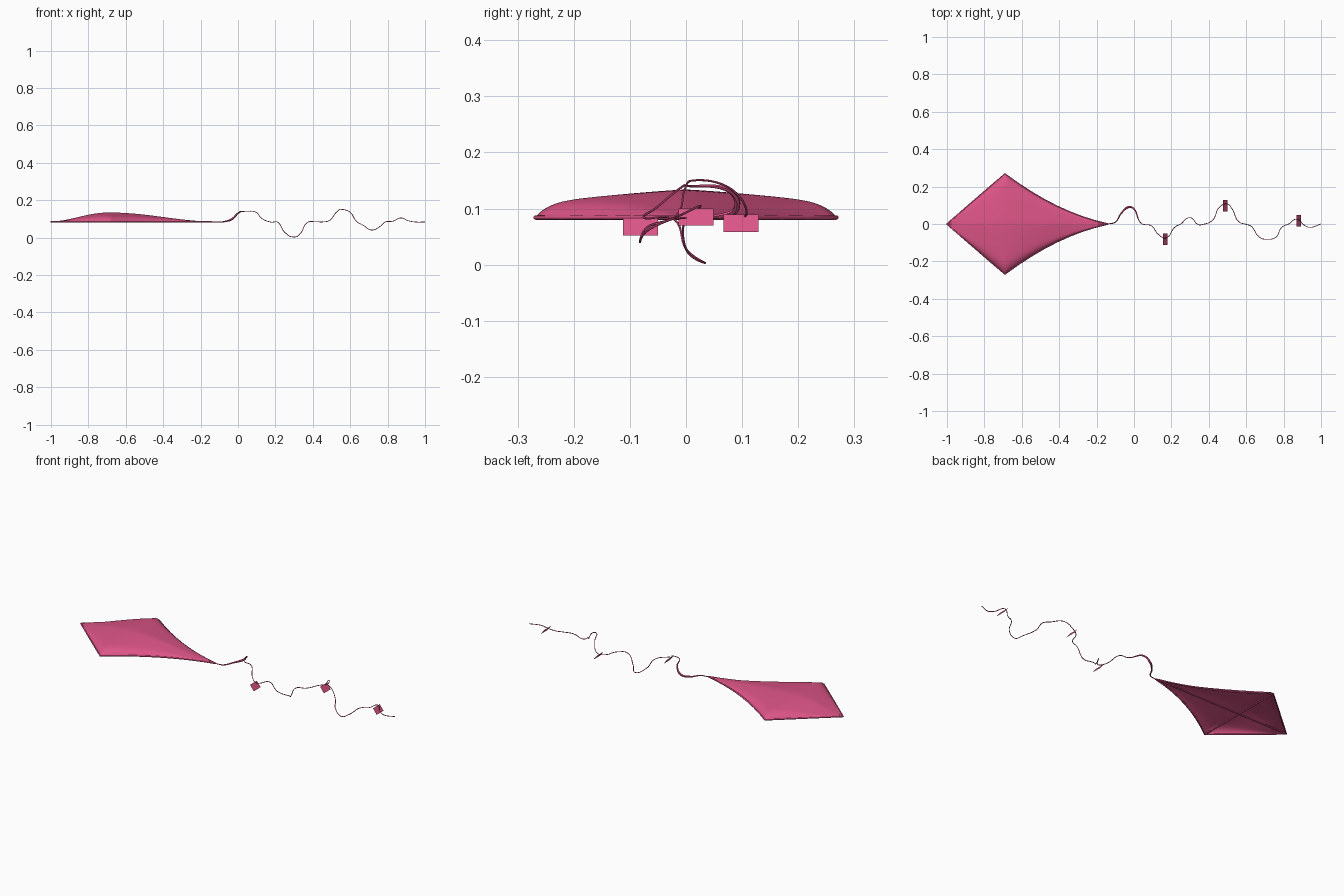
import bpy, bmesh, math

if "Cube" in bpy.data.objects:
    bpy.data.objects.remove(bpy.data.objects["Cube"])

pink = bpy.data.materials.new("pink")
pink.diffuse_color = (0.72, 0.09, 0.24, 1)
pink.use_nodes = True
pink.node_tree.nodes["Principled BSDF"].inputs["Base Color"].default_value = pink.diffuse_color

NOSE, WING, TIP, HALF, RIM = -1.0, -0.69, -0.14, 0.268, 0.084


def finish(ob):
    ob.data.materials.append(pink)
    bpy.ops.object.select_all(action='DESELECT')
    ob.select_set(True)
    bpy.context.view_layer.objects.active = ob


def tube(name, pts, r, radii=None, smooth=False, sides=2):
    cu = bpy.data.curves.new(name, 'CURVE')
    cu.dimensions = '3D'
    cu.bevel_depth, cu.bevel_resolution = r, sides
    cu.use_fill_caps = True
    cu.resolution_u = 8
    sp = cu.splines.new('BEZIER')
    sp.bezier_points.add(len(pts) - 1)
    for i, (bp, p) in enumerate(zip(sp.bezier_points, pts)):
        bp.co = p
        bp.handle_left_type = bp.handle_right_type = 'AUTO' if smooth else 'VECTOR'
        bp.radius = radii[i] if radii else 1
    ob = bpy.data.objects.new(name, cu)
    bpy.context.collection.objects.link(ob)
    finish(ob)
    bpy.ops.object.convert(target='MESH')
    bpy.ops.object.shade_smooth_by_angle(angle=math.radians(50))


def half_width(x):
    if x <= WING:
        return HALF * (x - NOSE) / (WING - NOSE)
    t = (x - WING) / (TIP - WING)
    return HALF * (1 - t) - 0.15 * t * (1 - t)     # concave trailing edge


def ridge(x):
    t = (x - WING) / ((WING - NOSE) if x < WING else (TIP - WING))
    return 0.048 * (0.5 + 0.5 * math.cos(math.pi * min(1, abs(t)))) ** 0.9


# Sail: billowed cloth that drops steeply to its rim
xs = [NOSE + (WING - NOSE) * i / 20 for i in range(20)] + [WING + (TIP - WING) * i / 32 for i in range(33)]
N = 36
bm = bmesh.new()
rows = []
for x in xs:
    row = []
    for j in range(N + 1):
        v = math.sin(math.pi * (j / N - 0.5))
        a = abs(v)
        z = RIM + 0.002 + ridge(x) * (1 - a ** 12) * (1 - 0.5 * a ** 1.2)
        row.append(bm.verts.new((x, v * half_width(x), z)))
    rows.append(row)
for r0, r1 in zip(rows, rows[1:]):
    for j in range(N):
        bm.faces.new((r0[j], r1[j], r1[j + 1], r0[j + 1]))
bmesh.ops.remove_doubles(bm, verts=bm.verts, dist=1e-5)
me = bpy.data.meshes.new("sail")
bm.to_mesh(me)
bm.free()
sail = bpy.data.objects.new("sail", me)
bpy.context.collection.objects.link(sail)
finish(sail)
m = sail.modifiers.new("thickness", 'SOLIDIFY')
m.thickness = 0.002
bpy.ops.object.shade_smooth_by_angle(angle=math.radians(60))

# Frame: rim on both sides, spine and cross spar
for side, s in (("left", -1), ("right", 1)):
    tube(side + "_rim", [(x, s * half_width(x), RIM) for x in xs[::4]], 0.004)
tube("spine", [(NOSE, 0, RIM), (TIP, 0, RIM)], 0.004)
tube("cross_spar", [(WING, -HALF, RIM), (WING, HALF, RIM)], 0.004)

# Tail: wavy cord, a little fuller near the sail
path = [
    (-0.14, 0, .083), (-0.10, .01, .083), (-0.07, .055, .086), (-0.03, .09, .10), (0, .08, .13),
    (.04, .003, .14), (.09, -.008, .138), (.13, -.055, .10), (.17, -.075, .084), (.215, -.02, .08),
    (.25, 0, .028), (.30, .034, .003), (.335, .002, .024), (.37, -.002, .08), (.42, .02, .084),
    (.455, .088, .084), (.49, .108, .092), (.525, .08, .135), (.56, .012, .15), (.60, -.002, .135),
    (.63, -.015, .09), (.67, -.07, .066), (.715, -.082, .04), (.76, -.07, .06), (.79, -.018, .084),
    (.83, .002, .088), (.87, .026, .105), (.91, -.006, .09), (.94, -.018, .084), (1.0, 0, .083)]
fat = [1, 1.5, 2, 3, 2.2] + [1] * (len(path) - 5)
tube("tail_cord", path, 0.002, fat, smooth=True, sides=1)

# Bows: small tilted cloth tabs on the tail
for i, (x, y, z) in enumerate([(.167, -.081, .0675), (.488, .098, .0735), (.88, .018, .085)]):
    dx, dy, dz = .012, .031, .0155
    me = bpy.data.meshes.new("bow")
    me.from_pydata([(x + dx, y - dy, z - dz), (x + dx, y + dy, z - dz),
                    (x - dx, y + dy, z + dz), (x - dx, y - dy, z + dz)], [], [(0, 1, 2, 3)])
    bow = bpy.data.objects.new(f"tail_bow_{i + 1}", me)
    bpy.context.collection.objects.link(bow)
    finish(bow)
